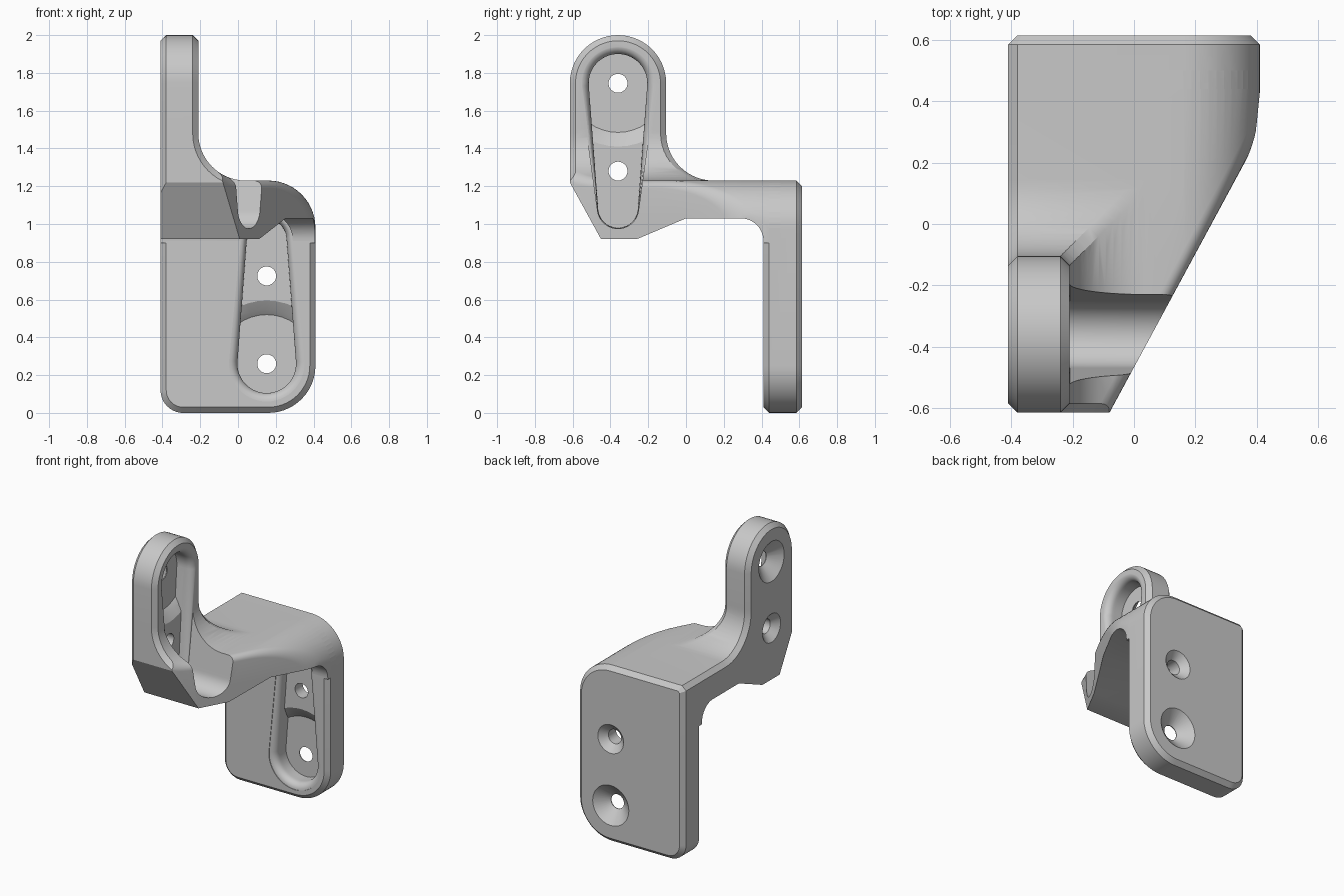
import bpy, bmesh, math
from mathutils import Vector

if "Cube" in bpy.data.objects:
    bpy.data.objects.remove(bpy.data.objects["Cube"])

grey = bpy.data.materials.new("plain_grey")
grey.diffuse_color = (0.58, 0.58, 0.58, 1)
grey.use_nodes = True
grey.node_tree.nodes["Principled BSDF"].inputs["Base Color"].default_value = grey.diffuse_color


def arc(cx, cy, r, a0, a1, n=14):
    return [(cx + r * math.cos(math.radians(a0 + (a1 - a0) * i / n)),
             cy + r * math.sin(math.radians(a0 + (a1 - a0) * i / n))) for i in range(n + 1)]


def inset(pts, d):
    """Mitred inset of a closed outline, either winding."""
    n = len(pts)
    area = sum(pts[i - 1][0] * pts[i][1] - pts[i][0] * pts[i - 1][1] for i in range(n))
    s = 1 if area > 0 else -1
    out = []
    for i in range(n):
        p = Vector(pts[i])
        e1 = (p - Vector(pts[i - 1])).normalized()
        e2 = (Vector(pts[(i + 1) % n]) - p).normalized()
        n1, n2 = Vector((-e1.y, e1.x)), Vector((-e2.y, e2.x))
        out.append(tuple(p + (n1 + n2) * (s * d / (1 + n1.dot(n2)))))
    return out


def loft(name, rings):
    bm = bmesh.new()
    vs = [[bm.verts.new(p) for p in r] for r in rings]
    n = len(vs[0])
    bm.faces.new(vs[0])
    bm.faces.new(vs[-1])
    for a, b in zip(vs, vs[1:]):
        for i in range(n):
            bm.faces.new((a[i], a[(i + 1) % n], b[(i + 1) % n], b[i]))
    bmesh.ops.recalc_face_normals(bm, faces=bm.faces)
    me = bpy.data.meshes.new(name)
    bm.to_mesh(me)
    bm.free()
    me.materials.append(grey)
    ob = bpy.data.objects.new(name, me)
    bpy.context.collection.objects.link(ob)
    return ob


# "cut" extrudes along y, starting from the slanted side of the arm
ALONG = {"x": lambda p, h: (h, p[0], p[1]), "y": lambda p, h: (p[0], h, p[1]),
         "z": lambda p, h: (p[0], p[1], h),
         "cut": lambda p, h: (p[0], (p[0] + 0.08) * 1.85 - 0.615 + h, p[1])}


def prism(name, axis, pts, levels):
    """Extrude an outline through (height, inset) levels."""
    return loft(name, [[ALONG[axis](p, h) for p in (inset(pts, d) if d else pts)]
                       for h, d in levels])


def boolean(ob, tool, op="DIFFERENCE"):
    m = ob.modifiers.new("b", "BOOLEAN")
    m.object, m.operation, m.solver = tool, op, "EXACT"
    bpy.context.view_layer.objects.active = ob
    bpy.ops.object.modifier_apply(modifier=m.name)
    bpy.data.objects.remove(tool)


C = 0.03  # edge chamfer
B = 0.615  # back face

# arm: side outline x front outline x plan outline, minus the space below
side = (arc(-0.36, 1.745, 0.255, 180, 0, 28) + arc(0.145, 1.48, 0.25, 180, 270)
        + [(0.61, 1.23), (0.61, -0.2), (-0.615, -0.2)])
arm = prism("bracket", "x", side, [(-0.41, C), (-0.41 + C, 0), (0.5, 0)])
front = ([(-0.6, 1.5), (-0.21, 1.5)] + arc(0.04, 1.48, 0.25, 180, 270)
         + arc(0.16, 0.98, 0.25, 90, 0) + [(0.41, -0.3), (-0.6, -0.3)])
boolean(arm, prism("front_limit", "y", front,
                   [(-0.615, C), (-0.615 + C, 0), (0.8, 0)]), "INTERSECT")
# slanted side with a rounded upper edge
R = 0.04
rounding = [(R * (1 - math.cos(t * math.pi / 12)) / 0.475, R * (1 - math.sin(t * math.pi / 12)))
            for t in range(6)] + [(R / 0.475, 0), (3, 0)]
boolean(arm, prism("slant_limit", "cut", [(x * 1.0, z) for x, z in front], rounding), "INTERSECT")
plan = [(-0.6, -0.7), (0.0, -0.7), (0.38, 0.1), (0.393, 0.27), (0.4, 0.33),
        (0.41, 0.43), (0.41, 0.5), (-0.6, 0.5)]
boolean(arm, prism("plan_limit", "z", plan, [(-0.5, 0), (2.5, 0)]), "INTERSECT")
under = ([(0.55, -0.5), (0.55, 0.9), (0.41, 0.9)] + arc(0.29, 0.91, 0.12, 0, 90)
         + [(0, 1.03), (-0.26, 0.92), (-0.45, 0.92), (-0.615, 1.22), (-0.8, 1.5), (-0.8, -0.5)])
boolean(arm, prism("under_space", "x", under, [(-1, 0), (1, 0)]))


# chamfer running down the ridge where the two fillets meet
def ridge_ring(z, out):
    s = math.sqrt(max(0, 0.25 ** 2 - min(0, z - 1.48) ** 2))
    x, y = 0.04 - s, 0.145 - s
    return [(x - C - out, y + out, z), (x + out, y - C - out, z), (x + out, y + out, z)]


boolean(arm, loft("ridge_cut", [ridge_ring(1.48 - 0.247 * math.sin(t * math.pi / 24), 0.02)
                                for t in range(12, 0, -1)]
                  + [ridge_ring(1.48, 0.02), ridge_ring(1.6, 0.02)]))

# upright wall plate
tongue = (arc(-0.36, 1.745, 0.255, 180, 0, 28)
          + [(-0.105, 0.986), (-0.26, 0.92), (-0.45, 0.92), (-0.615, 1.22)])
boolean(arm, prism("upper_plate", "x", tongue,
                   [(-0.41, C), (-0.41 + C, 0), (-0.21 - C, 0), (-0.21, C)]), "UNION")

# hanging plate
hang = (arc(0.16, 0.98, 0.25, 90, 0) + arc(0.16, 0.25, 0.25, 0, -90)
        + arc(-0.29, 0.12, 0.12, -90, -180) + [(-0.41, 1.2), (-0.38, 1.23)])
boolean(arm, prism("lower_plate", "y", hang,
                   [(B, C), (B - C, 0), (0.41 + C, 0), (0.41, C)]), "UNION")


# tapered slots: u across, v along from the wide end, w out from the back face
def slot_ring(off, w, place, fade):
    a = math.degrees(math.asin(0.05 / 0.66))
    pts = arc(0, 0, 0.155, a, -180 - a, 28) + arc(0, 0.66, 0.105, 180 - a, a, 20)
    ring = []
    for i, (u, v) in enumerate(pts):
        cv = 0 if i <= 28 else 0.66
        d = Vector((u, v - cv)).normalized() * off * (fade if cv else 1)
        ring.append(place(u + d.x, v + d.y, w))
    return ring


def disc(v0, r, w, place):
    return [place(u, v0 + v, w) for u, v in arc(0, 0, r, 0, 360, 40)[:-1]]


def cut_slot(place, fade, reach):
    # shallow floor with a rounded rim
    flare = [(0.045 * (1 - math.cos(t * math.pi / 12)), 0.155 + 0.046 * math.sin(t * math.pi / 12))
             for t in range(7)]
    rings = [(0, 0.13)] + flare + [(0.045, reach)]
    boolean(arm, loft("slot", [slot_ring(o, w, place, fade) for o, w in rings]))
    # deeper floor round the wide end
    deep = loft("deep_floor", [slot_ring(0, w, place, 0) for w in (0.08, 0.14)])
    boolean(deep, loft("deep_cone", [disc(0, r, w, place) for r, w in
                                     ((0.245, 0.07), (0.26, 0.08), (0.285, 0.1), (0.335, 0.13), (0.36, 0.15))]),
            "INTERSECT")
    boolean(arm, deep)
    # countersunk holes
    for v, r, depth in ((0, 0.14, 0.075), (0.465, 0.1, 0.045)):
        boolean(arm, loft("hole", [disc(v, a, w, place) for a, w in
                                   ((r, -0.02), (r, 0), (0.05, depth), (0.05, 0.2))]))


cut_slot(lambda u, v, w: (-0.41 + w, -0.36 + u, 1.745 - v), 0.1, 0.9)
cut_slot(lambda u, v, w: (0.152 + u, B - w, 0.26 + v), 0.7, 0.385)

# smooth curved surfaces, keep crisp chamfers
bpy.ops.object.select_all(action="DESELECT")
arm.select_set(True)
bpy.context.view_layer.objects.active = arm
bpy.ops.object.shade_smooth_by_angle(angle=math.radians(28))
